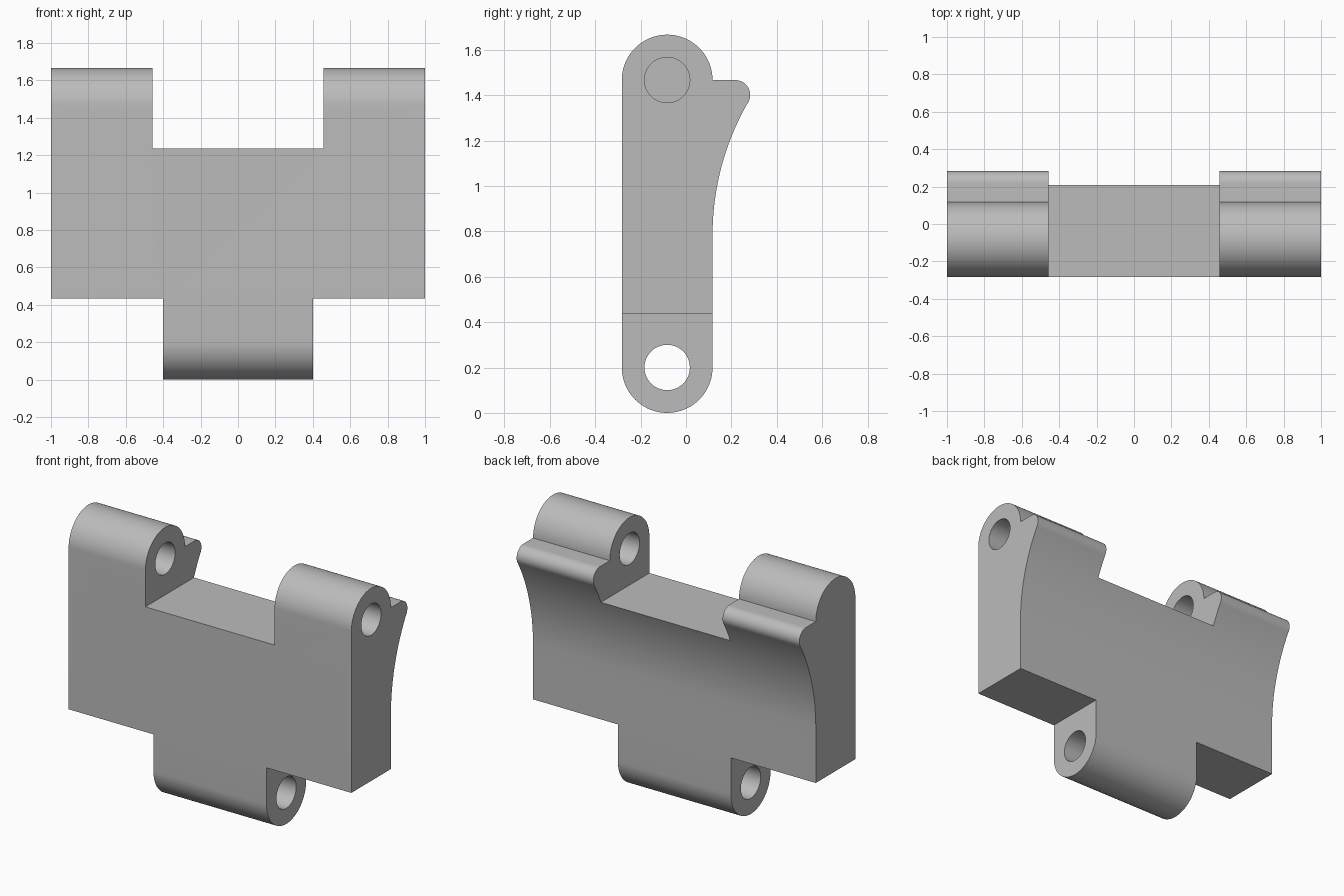
import bpy
import bmesh
from math import cos, sin, radians
from mathutils import Matrix

cube = bpy.data.objects.get("Cube")
if cube:
    bpy.data.objects.remove(cube, do_unlink=True)

# Main dimensions
PIN_Y, LOW_Z, HIGH_Z = -0.083, 0.2, 1.467
LUG_R, HOLE_R = 0.2, 0.1

grey = bpy.data.materials.new("plain grey")
grey.use_nodes = True
grey.diffuse_color = (0.5, 0.5, 0.5, 1)
grey.node_tree.nodes["Principled BSDF"].inputs["Base Color"].default_value = (0.5, 0.5, 0.5, 1)


def arc(y, z, r, start, end, steps):
    """Points on an arc in the side plane, angles in degrees."""
    angles = [radians(start + (end - start) * i / steps) for i in range(steps + 1)]
    return [(y + r * cos(a), z + r * sin(a)) for a in angles]


def add_object(name, bm):
    bmesh.ops.recalc_face_normals(bm, faces=bm.faces)
    mesh = bpy.data.meshes.new(name)
    bm.to_mesh(mesh)
    bm.free()
    mesh.materials.append(grey)
    obj = bpy.data.objects.new(name, mesh)
    bpy.context.collection.objects.link(obj)
    return obj


def extrude_profile(name, points, x0, x1):
    """Extrude a side profile from x0 to x1."""
    bm = bmesh.new()
    face = bm.faces.new([bm.verts.new((x0, y, z)) for y, z in points])
    ext = bmesh.ops.extrude_face_region(bm, geom=[face])
    moved = [v for v in ext["geom"] if isinstance(v, bmesh.types.BMVert)]
    bmesh.ops.translate(bm, verts=moved, vec=(x1 - x0, 0, 0))
    return add_object(name, bm)


def box(name, x0, x1, z0, z1):
    return extrude_profile(name, [(-1, z0), (1, z0), (1, z1), (-1, z1)], x0, x1)


def pin(name, z, x0, x1):
    return extrude_profile(name, arc(PIN_Y, z, HOLE_R, 0, 360, 48)[:-1], x0, x1)


# Side profile: round foot, concave back, rounded lip, round head
profile = arc(PIN_Y, LOW_Z, LUG_R, -180, 0, 40)
profile += arc(PIN_Y + LUG_R + 1.17, 0.784, 1.17, 180, 150, 24)
profile += arc(0.217, HIGH_Z - 0.066, 0.066, -30, 90, 16)
profile += arc(PIN_Y, HIGH_Z, LUG_R, 0, 180, 40)
hinge = extrude_profile("hinge_plate", profile, -1, 1)

# Notches and pin holes; the upper right hole is blind
cutters = [
    box("top_notch", -0.457, 0.457, 1.235, 2),
    box("lower_notch_left", 0.4, 1.2, -0.2, 0.435),
    box("lower_notch_right", -1.2, -0.4, -0.2, 0.435),
    pin("lower_pin_hole", LOW_Z, -0.7, 0.7),
    pin("upper_pin_hole", HIGH_Z, -0.88, 1.2),
]
bpy.context.view_layer.objects.active = hinge
for cutter in cutters:
    cutter.hide_render = True
    mod = hinge.modifiers.new(cutter.name, "BOOLEAN")
    mod.operation = "DIFFERENCE"
    mod.solver = "EXACT"
    mod.object = cutter
    bpy.ops.object.modifier_apply(modifier=mod.name)
    bpy.data.objects.remove(cutter, do_unlink=True)

# Smooth the curved faces and keep the edges crisp
bpy.ops.object.select_all(action="DESELECT")
hinge.select_set(True)
bpy.ops.object.shade_smooth_by_angle(angle=radians(25))
